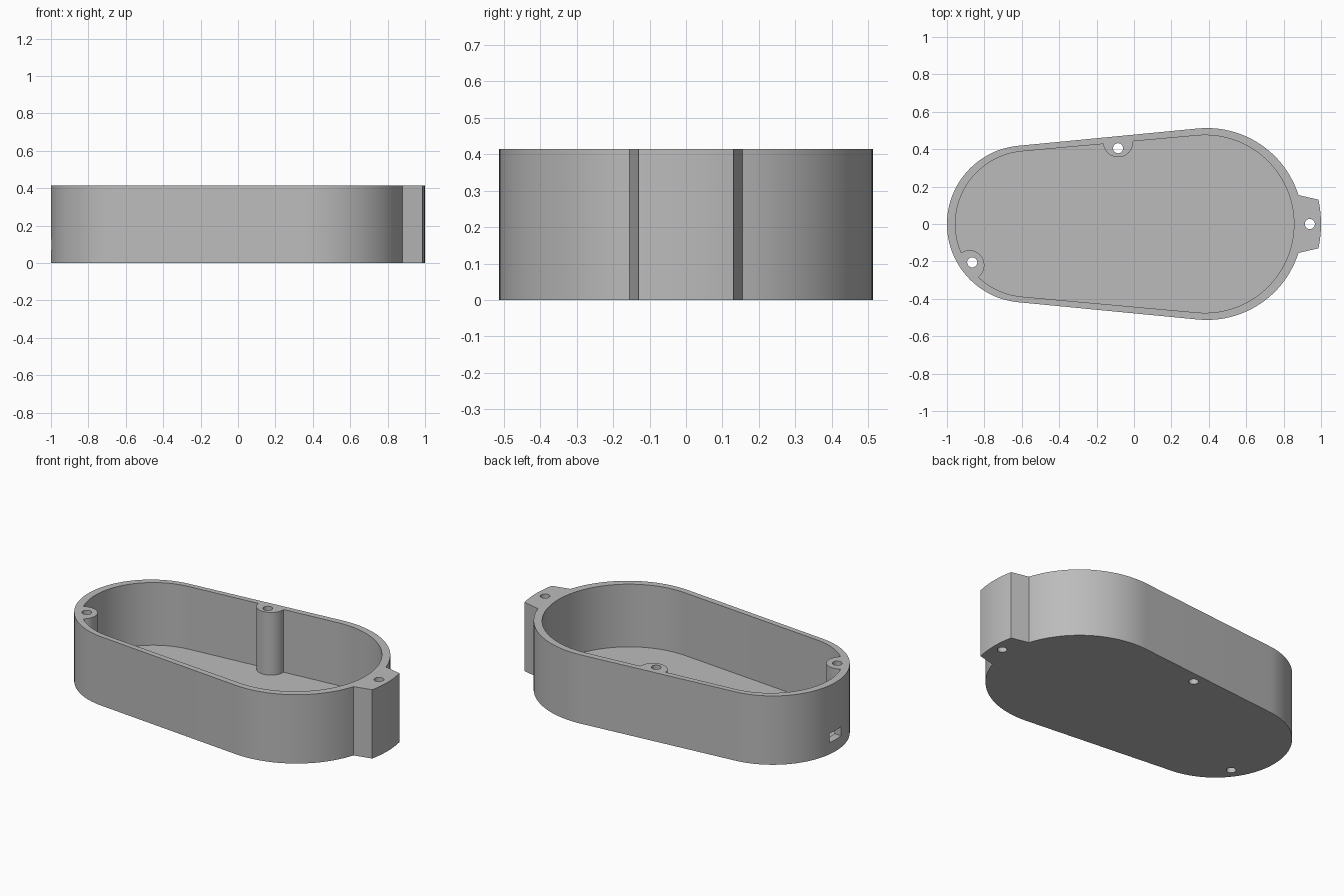
import bpy, bmesh
from math import acos, asin, cos, sin, pi, radians
from mathutils import Vector

if "Cube" in bpy.data.objects:
    bpy.data.objects.remove(bpy.data.objects["Cube"], do_unlink=True)

HEIGHT, FLOOR = 0.415, 0.037

grey = bpy.data.materials.new("plain grey")
grey.use_nodes = True
grey.diffuse_color = (0.5, 0.5, 0.5, 1)
grey.node_tree.nodes["Principled BSDF"].inputs["Base Color"].default_value = (0.5, 0.5, 0.5, 1)


def arc(cx, cy, r, start, end, steps):
    """Points along an arc, both ends included."""
    angles = [start + (end - start) * i / steps for i in range(steps + 1)]
    return [(cx + r * cos(a), cy + r * sin(a)) for a in angles]


def prism(name, points, bottom, top):
    """Extrude a counter-clockwise outline between two heights."""
    bm = bmesh.new()
    face = bm.faces.new([bm.verts.new((x, y, bottom)) for x, y in points])
    side = bmesh.ops.extrude_face_region(bm, geom=[face])["geom"]
    moved = [v for v in side if isinstance(v, bmesh.types.BMVert)]
    bmesh.ops.translate(bm, verts=moved, vec=(0, 0, top - bottom))
    bmesh.ops.recalc_face_normals(bm, faces=bm.faces)
    mesh = bpy.data.meshes.new(name)
    bm.to_mesh(mesh)
    bm.free()
    mesh.materials.append(grey)
    obj = bpy.data.objects.new(name, mesh)
    bpy.context.collection.objects.link(obj)
    return obj


def subtract(target, cutter):
    """Cut one solid out of another and discard the cutter."""
    mod = target.modifiers.new("cut", "BOOLEAN")
    mod.operation, mod.solver, mod.object = "DIFFERENCE", "EXACT", cutter
    bpy.context.view_layer.objects.active = target
    bpy.ops.object.modifier_apply(modifier=mod.name)
    bpy.data.objects.remove(cutter, do_unlink=True)


# Outer wall: two unequal round ends joined by tangents, with a screw tab at +x
big_x, big_r, small_x, small_r = 0.39, 0.513, -0.58, 0.42
tangent = acos((small_r - big_r) / (big_x - small_x))
tab_root, tab_tip = asin(0.155 / big_r), asin(0.13 / 0.61)
outer = arc(big_x, 0, 0.61, -tab_tip, tab_tip, 8)
outer += arc(big_x, 0, big_r, tab_root, tangent, 24)
outer += arc(small_x, 0, small_r, tangent, 2 * pi - tangent, 48)
outer += arc(big_x, 0, big_r, -tangent, -tab_root, 24)
case = prism("case", outer, 0, HEIGHT)

# Cavity with the two screw bosses left standing against the wall
in_big_x, in_big_r, in_small_x, in_small_r = 0.38, 0.475, -0.565, 0.39
tangent = acos((in_small_r - in_big_r) / (in_big_x - in_small_x))
inner = arc(in_big_x, 0, in_big_r, -tangent, tangent, 60)
inner += arc(in_small_x, 0, in_small_r, tangent, 2 * pi - tangent, 48)
cavity = prism("cavity", inner, FLOOR, HEIGHT + 0.1)

for cx, cy, facing in ((-0.085, 0.437, -pi / 2), (-0.88, -0.22, radians(37))):
    rounded = arc(cx, cy, 0.08, facing - pi / 2, facing + pi / 2, 24)
    back = Vector((cos(facing), sin(facing))) * -0.15
    rounded += [(rounded[i][0] + back.x, rounded[i][1] + back.y) for i in (-1, 0)]
    subtract(cavity, prism("boss", rounded, FLOOR - 0.1, HEIGHT + 0.2))
subtract(case, cavity)

# Screw holes right through the bosses and tab
for x, y in ((-0.085, 0.405), (-0.865, -0.205), (0.94, 0)):
    subtract(case, prism("screw_hole", arc(x, y, 0.027, 0, 2 * pi, 24)[:-1], -0.1, HEIGHT + 0.1))

# Cable slot through the narrow end
slot = [(-1.1, -0.055), (-0.9, -0.055), (-0.9, 0.055), (-1.1, 0.055)]
subtract(case, prism("cable_slot", slot, 0.07, 0.125))

bpy.ops.object.select_all(action="DESELECT")
case.select_set(True)
bpy.context.view_layer.objects.active = case
bpy.ops.object.shade_smooth_by_angle(angle=radians(25))
